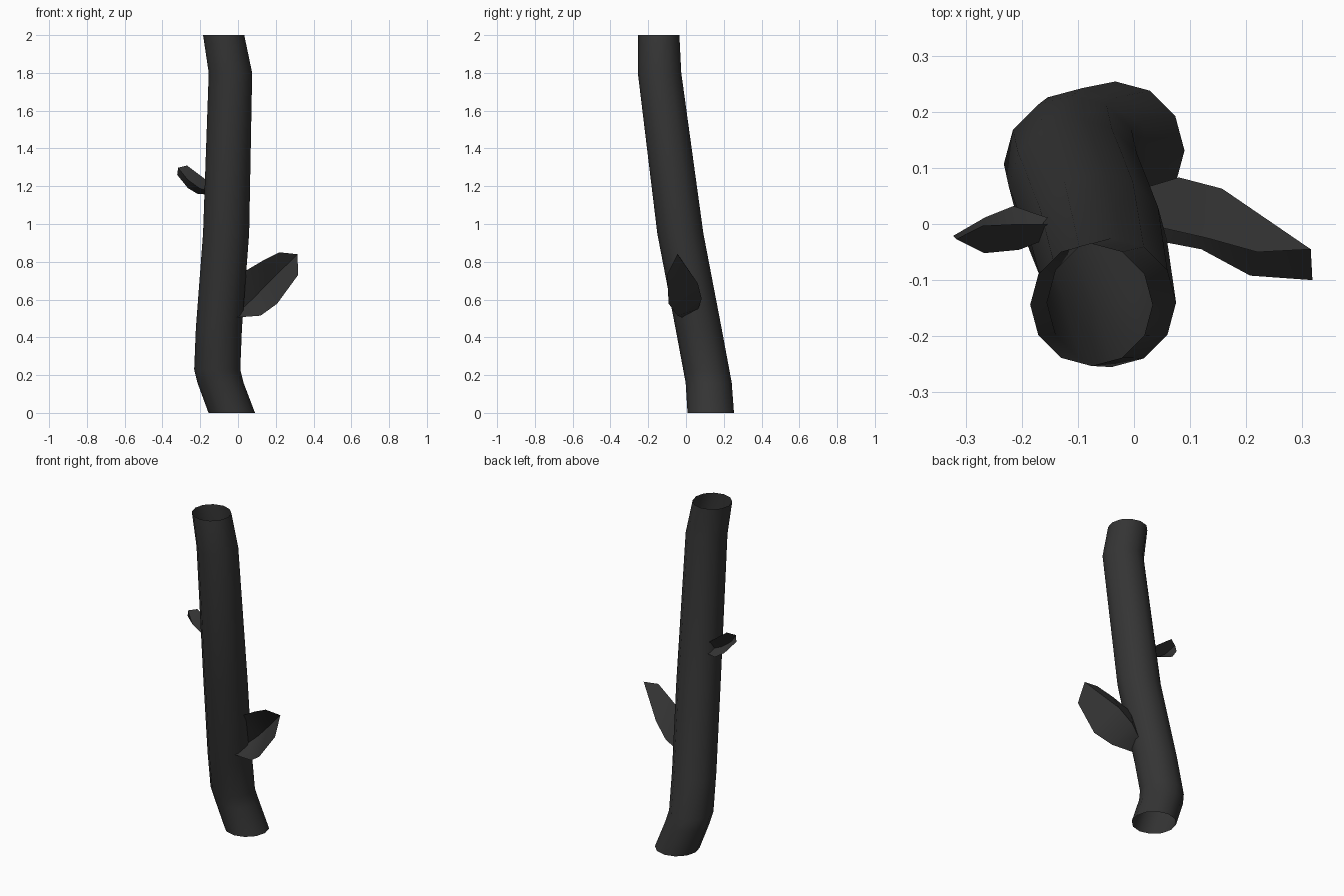
import bpy, math

if "Cube" in bpy.data.objects:
    bpy.data.objects.remove(bpy.data.objects["Cube"])

mat = bpy.data.materials.new("dark_bark")
mat.diffuse_color = (0.035, 0.035, 0.035, 1)
mat.use_nodes = True
mat.node_tree.nodes["Principled BSDF"].inputs["Base Color"].default_value = mat.diffuse_color


def make_object(name, verts, faces, angle):
    mesh = bpy.data.meshes.new(name)
    mesh.from_pydata(verts, [], faces)
    mesh.materials.append(mat)
    mesh.update()
    ob = bpy.data.objects.new(name, mesh)
    bpy.context.collection.objects.link(ob)
    bpy.ops.object.select_all(action='DESELECT')
    ob.select_set(True)
    bpy.context.view_layer.objects.active = ob
    bpy.ops.object.shade_smooth_by_angle(angle=math.radians(angle))
    return ob


# Stem: open 12-sided tube along a bent path (x, y, z, radius)
SIDES = 12
path = [(-0.033, 0.131, 0.0, 0.123), (-0.093, 0.12, 0.16, 0.122),
        (-0.11, 0.107, 0.23, 0.122), (-0.101, 0.066, 0.45, 0.122),
        (-0.063, -0.03, 0.95, 0.122), (-0.04, -0.14, 1.8, 0.115),
        (-0.076, -0.144, 2.0, 0.109)]
verts = []
for x, y, z, r in path:
    for i in range(SIDES):
        a = 2 * math.pi * i / SIDES
        verts.append((x + r * math.cos(a), y + r * math.sin(a), z))
faces = []
for k in range(len(path) - 1):
    for i in range(SIDES):
        j = (i + 1) % SIDES
        a, b = k * SIDES, (k + 1) * SIDES
        faces.append((a + i, a + j, b + j, b + i))
make_object("stem", verts, faces, 40)


# Husk: open folded sheet, upper and lower wings meeting along a spine
def husk(name, upper, spine, lower, tip_low, tip, flip):
    n = len(spine)
    verts = upper + spine + lower + [tip, tip_low]
    t, tl = 3 * n, 3 * n + 1
    faces = []
    for i in range(n - 1):
        faces.append((i, i + 1, n + i + 1, n + i))
        faces.append((n + i, n + i + 1, 2 * n + i + 1, 2 * n + i))
    faces.append((n - 1, t, 2 * n - 1))
    faces.append((2 * n - 1, t, tl, 3 * n - 1))
    if flip:
        faces = [f[::-1] for f in faces]
    make_object(name, verts, faces, 30)


husk("large_husk",
     [(0.02, 0.0, 0.74), (0.13, -0.025, 0.805), (0.22, -0.05, 0.85)],
     [(0.02, 0.065, 0.55), (0.08, 0.083, 0.605), (0.157, 0.063, 0.685)],
     [(-0.01, -0.02, 0.505), (0.12, -0.045, 0.515), (0.207, -0.092, 0.578)],
     (0.318, -0.10, 0.73), (0.315, -0.045, 0.84), False)

husk("small_husk",
     [(-0.15, 0.0, 1.22), (-0.21, 0.0, 1.265), (-0.27, -0.003, 1.31)],
     [(-0.15, -0.025, 1.17), (-0.205, -0.046, 1.19), (-0.267, -0.052, 1.235)],
     [(-0.15, 0.01, 1.155), (-0.215, 0.032, 1.16), (-0.265, 0.012, 1.19)],
     (-0.322, -0.021, 1.26), (-0.317, -0.027, 1.298), False)
